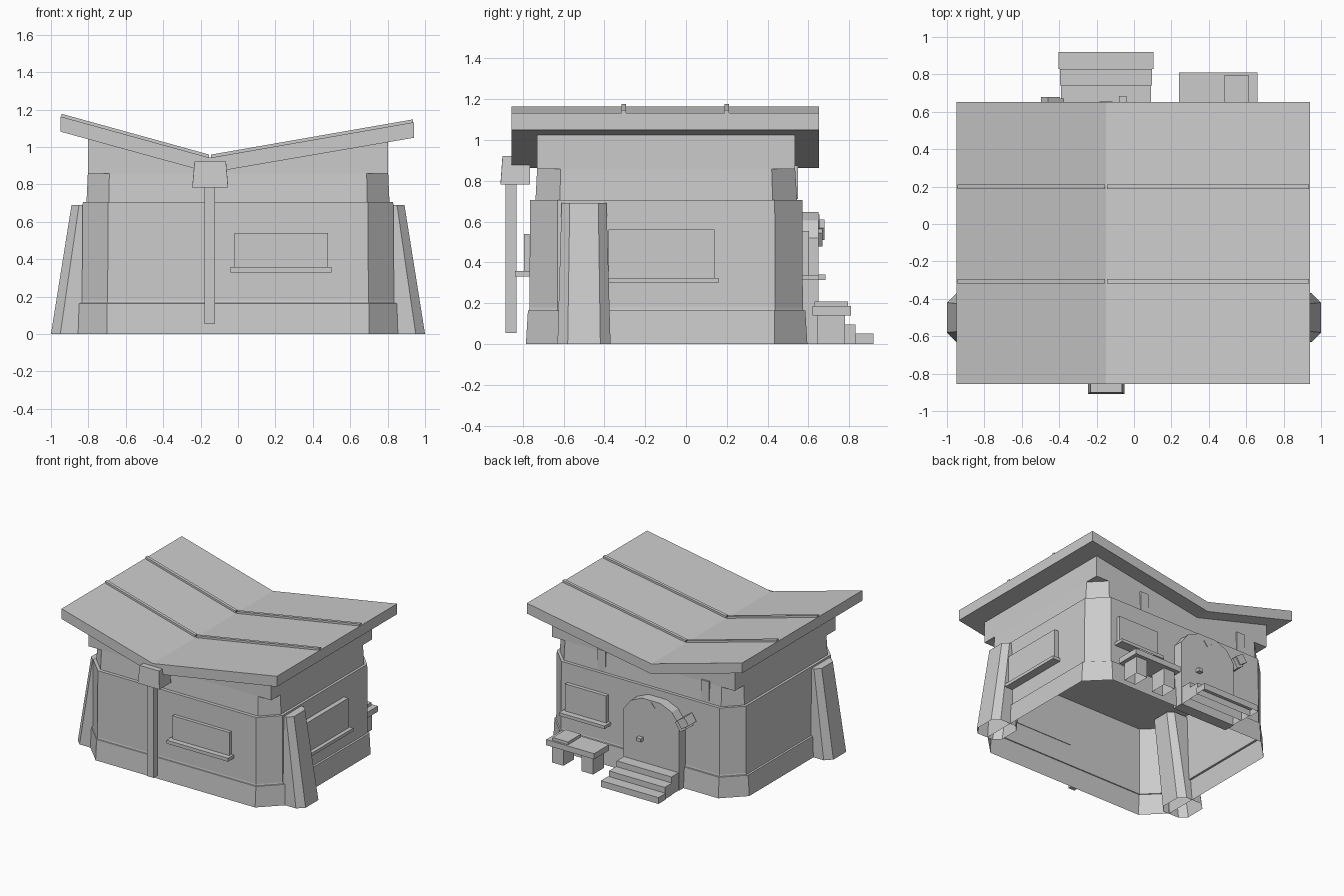
import bpy
import bmesh
from mathutils import Matrix, Vector

old = bpy.data.objects.get("Cube")
if old:
    bpy.data.objects.remove(old, do_unlink=True)

# Single plain material
grey = bpy.data.materials.new("plain_grey")
grey.use_nodes = True
COLOUR = (0.6, 0.6, 0.6, 1)
grey.diffuse_color = COLOUR
grey.node_tree.nodes["Principled BSDF"].inputs["Base Color"].default_value = COLOUR


def finish(name, bm):
    mesh = bpy.data.meshes.new(name)
    bm.to_mesh(mesh)
    bm.free()
    mesh.materials.append(grey)
    ob = bpy.data.objects.new(name, mesh)
    bpy.context.scene.collection.objects.link(ob)
    return ob


def loft(name, rings, bottom=True):
    """Skin a stack of rings with equal point counts."""
    bm = bmesh.new()
    loops = [[bm.verts.new(p) for p in ring] for ring in rings]
    for a, b in zip(loops, loops[1:]):
        for i in range(len(a)):
            j = (i + 1) % len(a)
            bm.faces.new((a[i], a[j], b[j], b[i]))
    bm.faces.new(loops[-1])
    if bottom:
        bm.faces.new(loops[0][::-1])
    bmesh.ops.recalc_face_normals(bm, faces=bm.faces)
    return finish(name, bm)


def profile(name, pts, y0, y1):
    """Extrude an x-z outline along y."""
    return loft(name, [[(x, y, z) for x, z in pts] for y in (y0, y1)])


def box(name, x0, x1, y0, y1, z0, z1, turn=0, bottom=True):
    bm = bmesh.new()
    mid = Vector(((x0 + x1) / 2, (y0 + y1) / 2, (z0 + z1) / 2))
    place = (Matrix.Translation(mid) @ Matrix.Rotation(turn, 4, 'Y')
             @ Matrix.Diagonal((x1 - x0, y1 - y0, z1 - z0, 1)))
    bmesh.ops.create_cube(bm, size=1, matrix=place)
    if not bottom:
        lowest = min(bm.faces, key=lambda f: f.calc_center_median().z)
        bmesh.ops.delete(bm, geom=[lowest], context='FACES')
    return finish(name, bm)


def octagon(x0, x1, y0, y1, c, z):
    return [(x0 + c, y0, z), (x1 - c, y0, z), (x1, y0 + c, z), (x1, y1 - c, z),
            (x1 - c, y1, z), (x0 + c, y1, z), (x0, y1 - c, z), (x0, y0 + c, z)]


# Hollow chamfered walls with flared plinth, closed at the ceiling
wall_rings = [(0, .86, -.785, .595, .16), (.163, .85, -.775, .585, .15),
              (.165, .836, -.769, .575, .138), (.178, .834, -.767, .573, .137),
              (.705, .83, -.765, .57, .135)]
band_rings = [(.705, .81, -.738, .545, .12), (.857, .803, -.73, .535, .115)]
for name, rings, bottom in (("walls", wall_rings, False),
                            ("upper_band", band_rings, True)):
    loft(name, [octagon(-w, w, y0, y1, c, z) for z, w, y0, y1, c in rings], bottom)

# Square upper wall following the roof slope
profile("upper_wall", [(-.803, .857), (.803, .857), (.803, 1.027),
                       (-.15, .864), (-.803, 1.043)], -.73, .535)

# Butterfly roof with raised ribs
VALLEY = (-.15, .942)
LEFT, RIGHT = (-.95, 1.163), (.94, 1.132)
profile("roof", [LEFT, VALLEY, RIGHT, (.94, 1.049), (-.15, .862), (-.95, 1.082)],
        -.855, .652)
for y in (-.305, .2):
    for side, end, near in (("right", LEFT, -.155), ("left", RIGHT, -.145)):
        far = end[0] * .994
        slope = (end[1] - VALLEY[1]) / (end[0] - VALLEY[0])
        za, zb = (VALLEY[1] + slope * (x - VALLEY[0]) for x in (near, far))
        profile("roof_rib_" + side, [(near, za - .005), (far, zb - .005),
                                     (far, zb + .016), (near, za + .016)],
                y - .012, y + .012)

# Leaning hollow buttresses on both sides
for side, s in (("left", 1), ("right", -1)):
    foot = octagon(.76, 1, -.63, -.37, .05, 0)
    head = octagon(.67, .89, -.61, -.39, .04, .69)
    loft("buttress_" + side, [[(s * x, y, z) for x, y, z in r] for r in (foot, head)],
         bottom=False)

# Rain hopper and downpipe
loft("rain_hopper", [octagon(-.245, -.052, -.91, -.765, .001, .782),
                     octagon(-.233, -.064, -.90, -.765, .001, .922)])
box("downpipe", -.178, -.122, -.885, -.83, .053, .785)

# Windows: panel and sill
box("front_window", -.02, .48, -.795, -.768, .35, .54)
box("front_window_sill", -.04, .5, -.838, -.762, .33, .357)
box("side_window", .832, .87, -.38, .14, .32, .56)
box("side_window_sill", .832, .9, -.40, .16, .298, .323)
box("back_window", .28, .64, .572, .602, .33, .553)
box("back_window_sill", .26, .66, .572, .65, .313, .338)

# Beam ends set against the upper back wall
for x in (.36, -.55):
    box("beam_end", x - .035, x + .035, .52, .548, .71, .875)

# Arched doorway with handle, crest and lamp
DOOR = -.15
half = [(.245, 0), (.245, .52), (.18, .605), (.08, .648)]
profile("door", [(DOOR + x, z) for x, z in half]
        + [(DOOR - x, z) for x, z in reversed(half)], .56, .65)
box("door_handle", -.08, -.04, .64, .685, .313, .34)
box("door_crest", -.175, -.125, .64, .655, .575, .625, .7)
box("door_lamp", -.485, -.41, .58, .68, .525, .595, .6)
box("door_lamp_bracket", -.455, -.39, .58, .67, .49, .57, .6)

# Entrance steps, hollow underneath
for y0, y1, z, w in ((.83, .92, .05, .253), (.74, .83, .095, .245),
                     (.64, .74, .142, .24)):
    box("door_step", DOOR - w, DOOR + w, y0, y1, 0, z, bottom=False)

# Bench with a board on top
box("bench_seat", .24, .66, .62, .81, .14, .185)
box("bench_board", .48, .615, .63, .795, .185, .208)
for x in (.32, .58):
    box("bench_leg", x - .05, x + .05, .645, .78, 0, .14, bottom=False)
